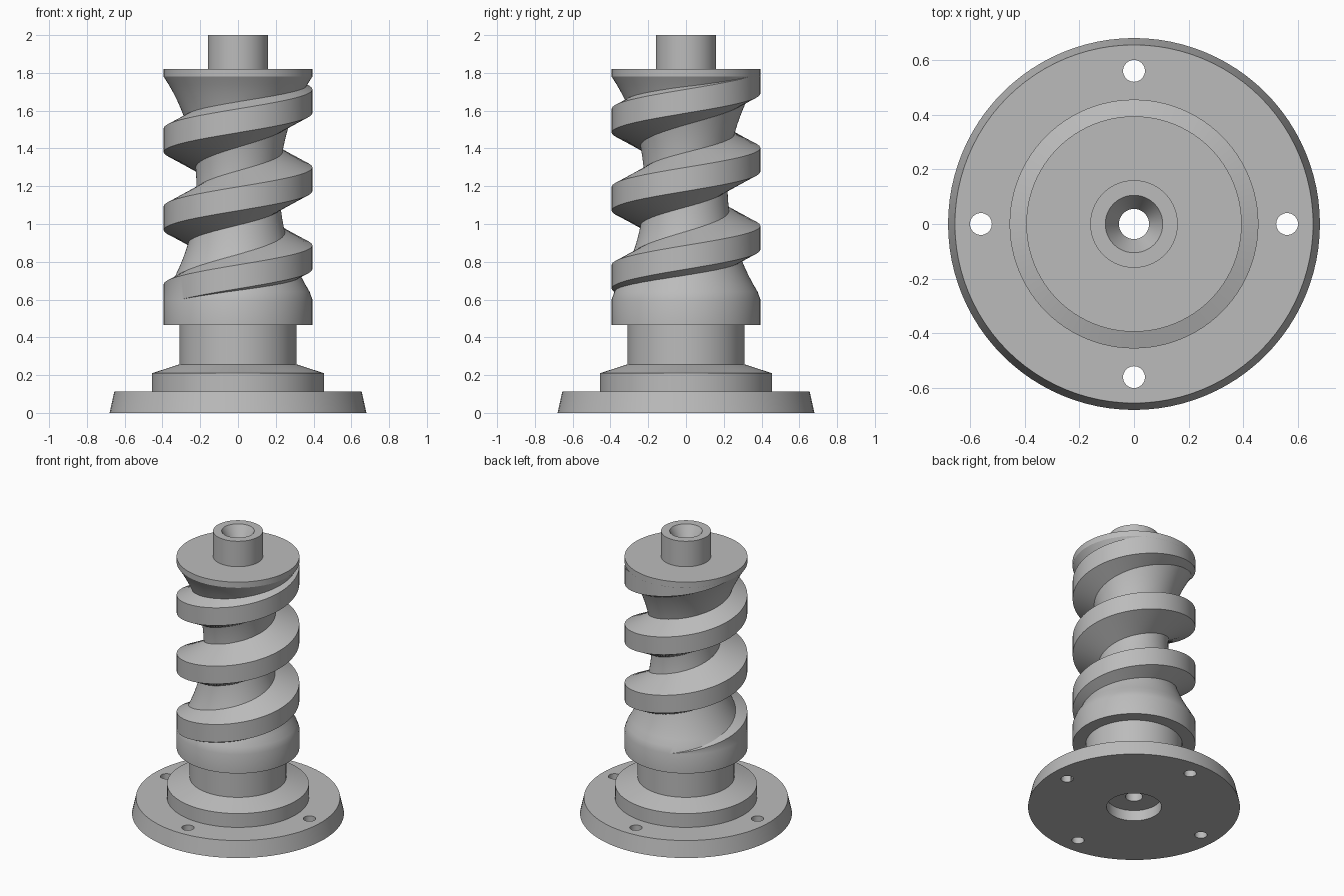
import bpy, bmesh, math

if "Cube" in bpy.data.objects:
    bpy.data.objects.remove(bpy.data.objects["Cube"])

SEG = 96
PITCH, CREST_R, ROOT_R = 0.413, 0.3935, 0.18

metal = bpy.data.materials.new("grey_metal")
metal.diffuse_color = (0.5, 0.5, 0.5, 1)
metal.use_nodes = True
metal.node_tree.nodes["Principled BSDF"].inputs["Base Color"].default_value = metal.diffuse_color


def core_radius(z):
    """Concave waist of the worm: a circular arc, narrowest at mid height."""
    return 0.22 + 1.06 - math.sqrt(1.06 ** 2 - (z - 1.2) ** 2)


def sweep(name, rings, closed):
    """Skin a list of equal closed rings; cap both ends unless closed."""
    bm = bmesh.new()
    rows = [[bm.verts.new(p) for p in ring] for ring in rings]
    n = len(rows[0])
    pairs = list(zip(rows, rows[1:])) + ([(rows[-1], rows[0])] if closed else [])
    for a, b in pairs:
        for i in range(n):
            j = (i + 1) % n
            bm.faces.new((a[i], a[j], b[j], b[i]))
    if not closed:
        bm.faces.new(rows[0])
        bm.faces.new(rows[-1])
    bmesh.ops.recalc_face_normals(bm, faces=bm.faces)
    mesh = bpy.data.meshes.new(name)
    bm.to_mesh(mesh)
    bm.free()
    mesh.materials.append(metal)
    obj = bpy.data.objects.new(name, mesh)
    bpy.context.collection.objects.link(obj)
    return obj


def polar(r, a, z):
    return (r * math.cos(a), r * math.sin(a), z)


def combine(target, other, operation):
    mod = target.modifiers.new(other.name, 'BOOLEAN')
    mod.operation, mod.object, mod.solver = operation, other, 'EXACT'
    bpy.context.view_layer.objects.active = target
    bpy.ops.object.modifier_apply(modifier=mod.name)
    bpy.data.objects.remove(other)


# Turned body: bore, base flange, step, neck, collar, waist, top disc, shaft
waist = [(core_radius(z), z) for z in [0.6 + 1.18 * i / 28 for i in range(1, 28)]]
profile = [(0.055, 0.075), (0.176, 0.075), (0.176, 0), (0.68, 0), (0.655, 0.112),
           (0.455, 0.112), (0.455, 0.21), (0.31, 0.257), (0.31, 0.465),
           (0.394, 0.465), (0.394, 0.6), *waist, (0.394, 1.78), (0.394, 1.82),
           (0.16, 1.82), (0.16, 2.0), (0.105, 2.0), (0.055, 1.91)]
body = sweep("worm_body", [[polar(r, math.tau * i / SEG, z) for r, z in profile]
                           for i in range(SEG)], True)

# Helical thread, trimmed inside the collar and the top disc
rings = []
first, last = 0.53, 1.85
steps = round((last - first) / PITCH * SEG)
for i in range(steps + 1):
    zc = first + (last - first) * i / steps
    a = (zc - 1.237) / PITCH * math.tau
    half, root_half = 0.063, 0.063 + 0.5 * (CREST_R - ROOT_R)
    section = [(ROOT_R, -root_half), (CREST_R, -half), (CREST_R, half), (ROOT_R, root_half)]
    rings.append([polar(r, a, min(max(zc + dz, 0.5), 1.81)) for r, dz in section])
thread = sweep("thread", rings, False)
combine(body, thread, 'UNION')

# Four bolt holes through the base flange
for k in range(4):
    cx, cy, _ = polar(0.56, k * math.pi / 2, 0)
    ring = [polar(0.04, math.tau * i / 32, 0) for i in range(32)]
    hole = sweep("bolt_hole", [[(x + cx, y + cy, z) for x, y, _ in ring]
                               for z in (-0.1, 0.3)], False)
    combine(body, hole, 'DIFFERENCE')

# Smooth turned surfaces with crisp edges
bpy.ops.object.select_all(action='DESELECT')
body.select_set(True)
bpy.context.view_layer.objects.active = body
bpy.ops.object.shade_smooth_by_angle(angle=math.radians(25))
